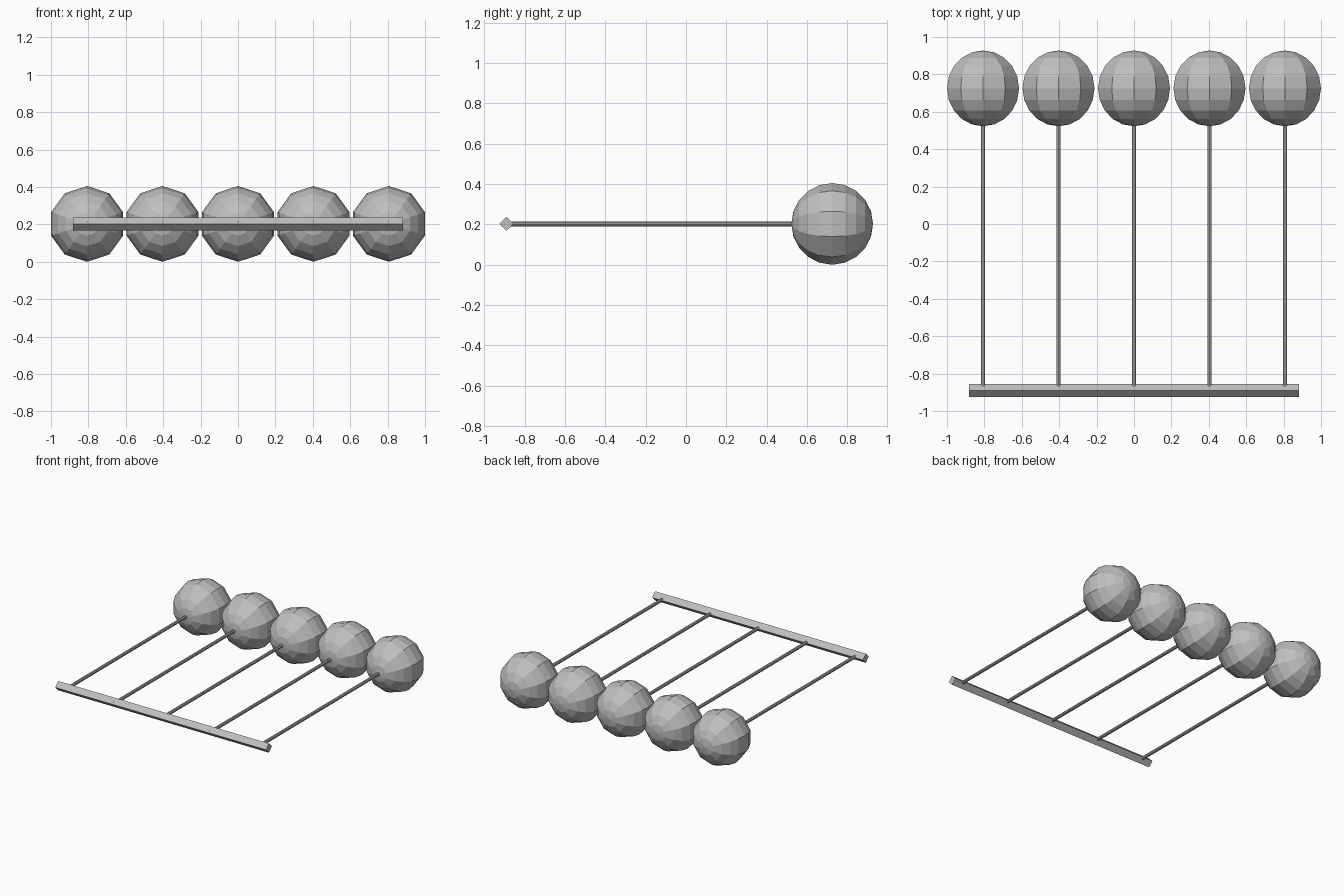
import bpy
from math import pi

if "Cube" in bpy.data.objects:
    bpy.data.objects.remove(bpy.data.objects["Cube"])

R = 0.2025          # ball radius, also the height of every centre line
SPACING = 0.4035
BALL_Y = 0.725
BAR_Y = -0.89

grey = bpy.data.materials.new("plain grey")
grey.diffuse_color = (0.52, 0.52, 0.52, 1)
grey.use_nodes = True
grey.node_tree.nodes["Principled BSDF"].inputs["Base Color"].default_value = grey.diffuse_color


def finish(name):
    ob = bpy.context.object
    ob.name = name
    ob.data.materials.append(grey)
    bpy.ops.object.transform_apply(location=False, rotation=True, scale=True)
    return ob


# Square crossbar standing on its edge
bpy.ops.mesh.primitive_cube_add(size=1, location=(0, BAR_Y, R), rotation=(pi / 4, 0, 0))
bar = bpy.context.object
bar.scale = (1.765, 0.0495, 0.0495)
finish("crossbar")

# Five rods, each ending in a faceted ball
rod_start, rod_end = -0.914, BALL_Y - 0.15
for i in range(5):
    x = (i - 2) * SPACING
    # Rod
    bpy.ops.mesh.primitive_cylinder_add(
        vertices=10, radius=0.012, depth=rod_end - rod_start,
        location=(x, (rod_start + rod_end) / 2, R), rotation=(pi / 2, 0, 0))
    finish(f"rod_{i + 1}")

    # Ball with its poles along the rod and a corner pointing up
    bpy.ops.mesh.primitive_uv_sphere_add(
        segments=10, ring_count=10, radius=R, location=(x, BALL_Y, R))
    ball = bpy.context.object
    # Put a meridian on +y or -y before tipping the poles over
    verts = ball.data.vertices
    top = max(v.co.y for v in verts)
    if top < R * 0.99:
        for v in verts:
            v.co.x, v.co.y = -v.co.y, v.co.x
    ball.rotation_euler = (pi / 2, 0, 0)
    finish(f"ball_{i + 1}")
